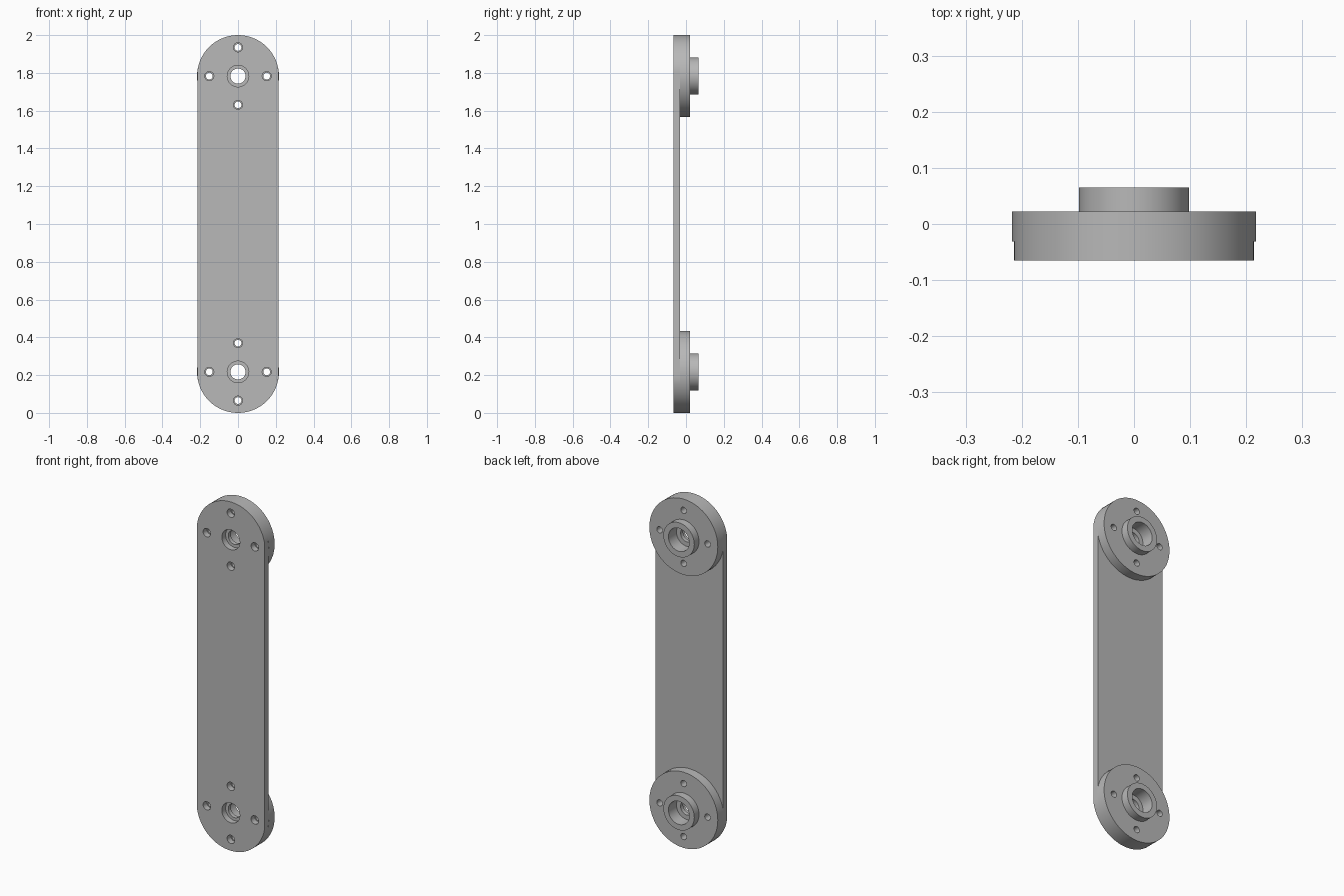
import bpy, bmesh
from math import cos, sin, pi

cube = bpy.data.objects.get("Cube")
if cube:
    bpy.data.objects.remove(cube)

SEG = 64
END_R, HALF_W = 0.217, 0.214
CENTRES = {"lower": END_R, "upper": 2 - END_R}
BOLT_CIRCLE = 0.152
FRONT, JOINT, FLANGE_BACK, HUB_BACK = -0.065, -0.031, 0.022, 0.065

steel = bpy.data.materials.new("grey steel")
steel.use_nodes = True
steel.diffuse_color = (0.48, 0.48, 0.48, 1)
steel.node_tree.nodes["Principled BSDF"].inputs["Base Color"].default_value = steel.diffuse_color


def make_object(name, bm):
    bmesh.ops.recalc_face_normals(bm, faces=bm.faces)
    mesh = bpy.data.meshes.new(name)
    bm.to_mesh(mesh)
    bm.free()
    mesh.materials.append(steel)
    obj = bpy.data.objects.new(name, mesh)
    bpy.context.collection.objects.link(obj)
    return obj


def prism(bm, outline, y0, y1):
    """Extrude an (x, z) outline from y0 to y1."""
    face = bm.faces.new([bm.verts.new((x, y0, z)) for x, z in outline])
    made = bmesh.ops.extrude_face_region(bm, geom=[face])["geom"]
    verts = [v for v in made if isinstance(v, bmesh.types.BMVert)]
    bmesh.ops.translate(bm, verts=verts, vec=(0, y1 - y0, 0))


def circle(x, z, r, n):
    return [(x + r * cos(2 * pi * i / n), z + r * sin(2 * pi * i / n)) for i in range(n)]


def bolt_holes(bm, z, r):
    for x, dz in circle(0, 0, BOLT_CIRCLE, 4):
        prism(bm, circle(x, z + dz, r, 24), -0.2, 0.2)


def cut_and_smooth(obj, cutter_bm):
    cutter = make_object("hole_cutter", cutter_bm)
    cutter.hide_render = True
    mod = obj.modifiers.new("holes", 'BOOLEAN')
    mod.operation, mod.solver, mod.object = 'DIFFERENCE', 'EXACT', cutter
    bpy.ops.object.select_all(action='DESELECT')
    bpy.context.view_layer.objects.active = obj
    obj.select_set(True)
    bpy.ops.object.modifier_apply(modifier=mod.name)
    bpy.data.objects.remove(cutter)
    bpy.ops.object.shade_smooth_by_angle(angle=pi / 6)


# Long link plate with rounded ends, bored at both ends
outline = []
for start, z in ((0, CENTRES["upper"]), (pi, CENTRES["lower"])):
    for i in range(SEG // 2 + 1):
        a = start + 2 * pi * i / SEG
        x = max(-HALF_W, min(HALF_W, END_R * cos(a)))
        outline.append((x, z + END_R * sin(a)))
bm = bmesh.new()
prism(bm, outline, FRONT, JOINT)
plate = make_object("link_plate", bm)
holes = bmesh.new()
for z in CENTRES.values():
    prism(holes, circle(0, z, 0.057, 48), -0.2, 0.2)
    bolt_holes(holes, z, 0.024)
cut_and_smooth(plate, holes)

# Flanged hubs: turned section with a stepped bore, as (radius, y)
section = [(0.04, JOINT), (END_R, JOINT), (END_R, FLANGE_BACK), (0.098, FLANGE_BACK),
           (0.098, HUB_BACK), (0.066, HUB_BACK), (0.066, -0.008), (0.04, -0.008)]
for name, z in CENTRES.items():
    bm = bmesh.new()
    rings = []
    for i in range(SEG):
        a = 2 * pi * i / SEG
        rings.append([bm.verts.new((r * cos(a), y, z + r * sin(a))) for r, y in section])
    for i in range(SEG):
        here, there = rings[i - 1], rings[i]
        for j in range(len(section)):
            bm.faces.new((here[j - 1], here[j], there[j], there[j - 1]))
    flange = make_object(name + "_flanged_hub", bm)
    holes = bmesh.new()
    bolt_holes(holes, z, 0.018)
    cut_and_smooth(flange, holes)
